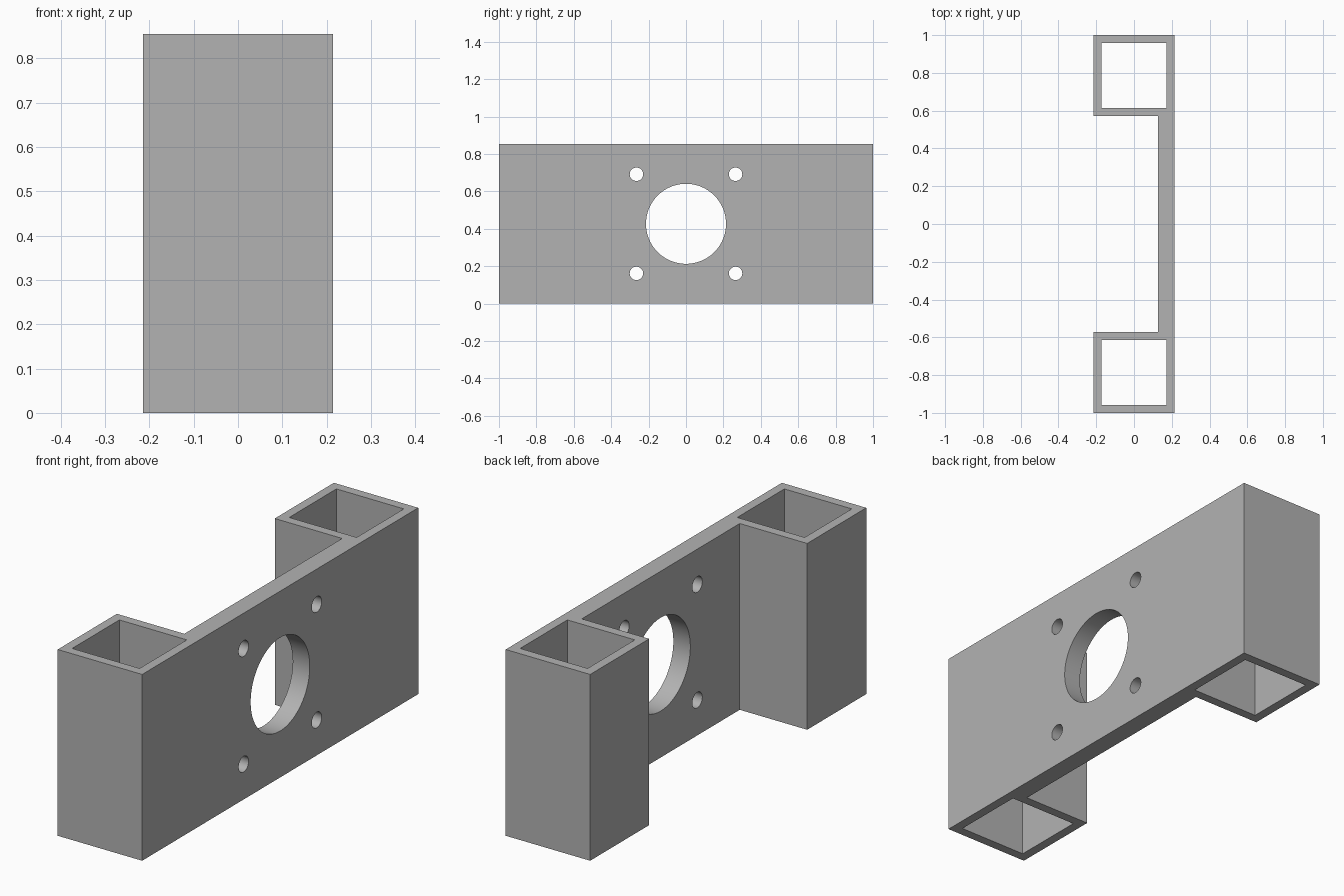
import bpy, bmesh, math
from mathutils import Matrix

if "Cube" in bpy.data.objects:
    bpy.data.objects.remove(bpy.data.objects["Cube"], do_unlink=True)

HEIGHT = 0.854
HALF = 0.214        # half width of a square tube
WALL = 0.043
TUBE_Y = 1 - HALF   # tube centre
PLATE_X = 0.128     # inner face of the plate
HOLE_OFFSET = 0.265

grey = bpy.data.materials.new("plain grey")
grey.use_nodes = True
colour = (0.45, 0.45, 0.45, 1)
grey.diffuse_color = colour
grey.node_tree.nodes["Principled BSDF"].inputs["Base Color"].default_value = colour


def make_object(name, bm):
    mesh = bpy.data.meshes.new(name)
    bmesh.ops.recalc_face_normals(bm, faces=bm.faces)
    bm.to_mesh(mesh)
    bm.free()
    mesh.materials.append(grey)
    obj = bpy.data.objects.new(name, mesh)
    bpy.context.collection.objects.link(obj)
    return obj


# Bracket body: one profile extruded upwards
inner = TUBE_Y - HALF
half_profile = [(HALF, 1), (-HALF, 1), (-HALF, inner), (PLATE_X, inner)]
profile = half_profile + [(x, -y) for x, y in reversed(half_profile)]
bm = bmesh.new()
base = bm.faces.new([bm.verts.new((x, y, 0)) for x, y in profile])
top = bmesh.ops.extrude_face_region(bm, geom=[base])["geom"]
bmesh.ops.translate(bm, vec=(0, 0, HEIGHT),
                    verts=[v for v in top if isinstance(v, bmesh.types.BMVert)])
bracket = make_object("motor_bracket", bm)

# Cutters: square tube bores, centre opening and four bolt holes
bm = bmesh.new()
bore = 2 * (HALF - WALL)
for side in (-1, 1):
    bmesh.ops.create_cube(bm, size=1, matrix=Matrix.Translation((0, side * TUBE_Y, HEIGHT / 2))
                          @ Matrix.Diagonal((bore, bore, 2, 1)))
holes = [(0, 0, HALF, 96)]
holes += [(a * HOLE_OFFSET, b * HOLE_OFFSET, 0.036, 32) for a in (-1, 1) for b in (-1, 1)]
for y, z, radius, sides in holes:
    place = Matrix.Translation(((PLATE_X + HALF) / 2, y, HEIGHT / 2 + z))
    bmesh.ops.create_cone(bm, cap_ends=True, segments=sides, radius1=radius, radius2=radius,
                          depth=0.2, matrix=place @ Matrix.Rotation(math.pi / 2, 4, "Y"))
cutter = make_object("hole_cutters", bm)
cutter.hide_render = True

cut = bracket.modifiers.new("holes", "BOOLEAN")
cut.operation = "DIFFERENCE"
cut.solver = "EXACT"
cut.object = cutter

# Apply the cut, drop the cutters and smooth the round walls
bpy.ops.object.select_all(action="DESELECT")
bracket.select_set(True)
bpy.context.view_layer.objects.active = bracket
bpy.ops.object.modifier_apply(modifier=cut.name)
bpy.data.objects.remove(cutter, do_unlink=True)
bpy.ops.object.shade_smooth_by_angle(angle=math.radians(30))
